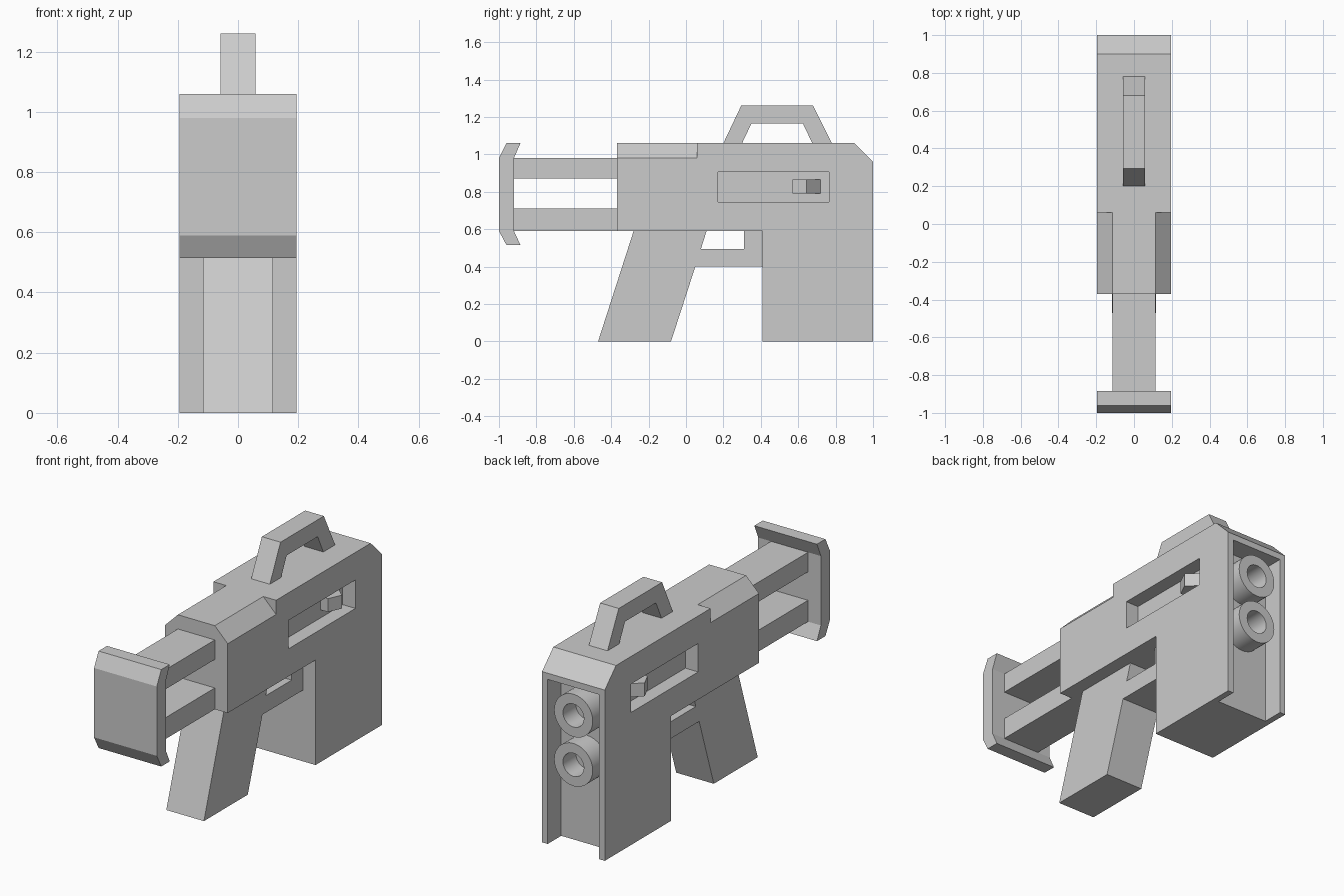
import bpy, bmesh, math
from mathutils import Vector

if "Cube" in bpy.data.objects:
    bpy.data.objects.remove(bpy.data.objects["Cube"])


def prism(name, pts, a, b, place):
    """Extrude a 2D profile from a to b; place(u, v, w) gives the 3D point."""
    bm = bmesh.new()
    lo = [bm.verts.new(place(u, v, a)) for u, v in pts]
    hi = [bm.verts.new(place(u, v, b)) for u, v in pts]
    bm.faces.new(lo)
    bm.faces.new(hi)
    for i in range(len(pts)):
        j = (i + 1) % len(pts)
        bm.faces.new((lo[i], lo[j], hi[j], hi[i]))
    bmesh.ops.recalc_face_normals(bm, faces=bm.faces)
    me = bpy.data.meshes.new(name)
    bm.to_mesh(me)
    bm.free()
    ob = bpy.data.objects.new(name, me)
    bpy.context.collection.objects.link(ob)
    return ob


def side(name, pts, half):            # (y, z) profile across the width
    return prism(name, pts, -half, half, lambda y, z, x: Vector((x, y, z)))


def along(name, pts, y0, y1):         # (x, z) profile along the length
    return prism(name, pts, y0, y1, lambda x, z, y: Vector((x, y, z)))


def upright(name, pts, z0, z1):       # (x, y) profile going up
    return prism(name, pts, z0, z1, lambda x, y, z: Vector((x, y, z)))


def rect(u0, u1, v0, v1):
    return [(u0, v0), (u1, v0), (u1, v1), (u0, v1)]


def cut(ob, cutter):
    cutter.hide_render = True
    m = ob.modifiers.new("cut", 'BOOLEAN')
    m.operation, m.solver, m.object = 'DIFFERENCE', 'EXACT', cutter
    bpy.context.view_layer.objects.active = ob
    bpy.ops.object.modifier_apply(modifier=m.name)
    bpy.data.objects.remove(cutter)


W = 0.195    # half width of body and butt plate
N = 0.115    # half width of grip and rails

# Main body
body = side("body", [(-0.37, 0.59), (0.41, 0.59), (0.41, 0), (1, 0), (1, 0.96),
                     (0.90, 1.06), (-0.37, 1.06)], W)

# Chamfered shoulders and side slots, with a wedge-shaped slider in each slot
for s, label in ((1, "right"), (-1, "left")):
    cut(body, along("shoulder_cut", [(s * N, 1.06), (s * (N - 0.04), 1.10),
                                     (s * 0.30, 1.10), (s * 0.30, 0.875)], -0.5, 0.06))
    cut(body, upright("slot_cut", rect(s * N, s * 0.3, 0.17, 0.765), 0.745, 0.905))
    upright("slider_" + label, [(s * N, 0.57), (s * 0.16, 0.57), (s * W, 0.645),
                                (s * N, 0.72)], 0.79, 0.865)

# Open recess at the back end, running out through the bottom
cut(body, along("recess_cut", rect(-0.16, 0.16, -0.1, 0.925), 0.88, 1.1))

# Two hollow barrels in the recess
SEG = 32
for z, label in ((0.765, "upper"), (0.488, "lower")):
    bm = bmesh.new()
    rings = []
    for r, y in ((0.12, 0.88), (0.12, 1.0), (0.065, 1.0), (0.065, 0.885)):
        rings.append([bm.verts.new((r * math.cos(2 * math.pi * i / SEG), y,
                                    z + r * math.sin(2 * math.pi * i / SEG)))
                      for i in range(SEG)])
    for p, q in zip(rings, rings[1:]):
        for i in range(SEG):
            j = (i + 1) % SEG
            bm.faces.new((p[i], p[j], q[j], q[i]))
    bm.faces.new(rings[0])
    bm.faces.new(rings[-1])
    bmesh.ops.recalc_face_normals(bm, faces=bm.faces)
    me = bpy.data.meshes.new("barrel_" + label)
    bm.to_mesh(me)
    bm.free()
    ob = bpy.data.objects.new("barrel_" + label, me)
    bpy.context.collection.objects.link(ob)
    bpy.ops.object.select_all(action='DESELECT')
    ob.select_set(True)
    bpy.context.view_layer.objects.active = ob
    bpy.ops.object.shade_smooth_by_angle(angle=math.radians(35))

# Slanted grip with finger guard
side("grip", [(-0.47, 0), (-0.08, 0), (0.05, 0.40), (0.41, 0.40), (0.41, 0.59),
              (0.31, 0.59), (0.31, 0.495), (0.08, 0.495), (0.11, 0.59), (-0.28, 0.59)], N + 0.002)

# Carrying handle
side("carry_handle", [(0.20, 1.06), (0.295, 1.26), (0.68, 1.26), (0.78, 1.06), (0.675, 1.06),
                      (0.625, 1.165), (0.35, 1.165), (0.30, 1.06)], 0.058)

# Rails to the butt plate
side("rail_upper", rect(-0.92, -0.37, 0.87, 0.98), N)
side("rail_lower", rect(-0.92, -0.37, 0.59, 0.71), N)

# Butt plate with swept lips
side("butt_plate", [(-0.885, 1.06), (-0.96, 1.06), (-1, 0.98), (-1, 0.59), (-0.96, 0.515),
                    (-0.885, 0.515), (-0.92, 0.59), (-0.92, 0.98)], W)
